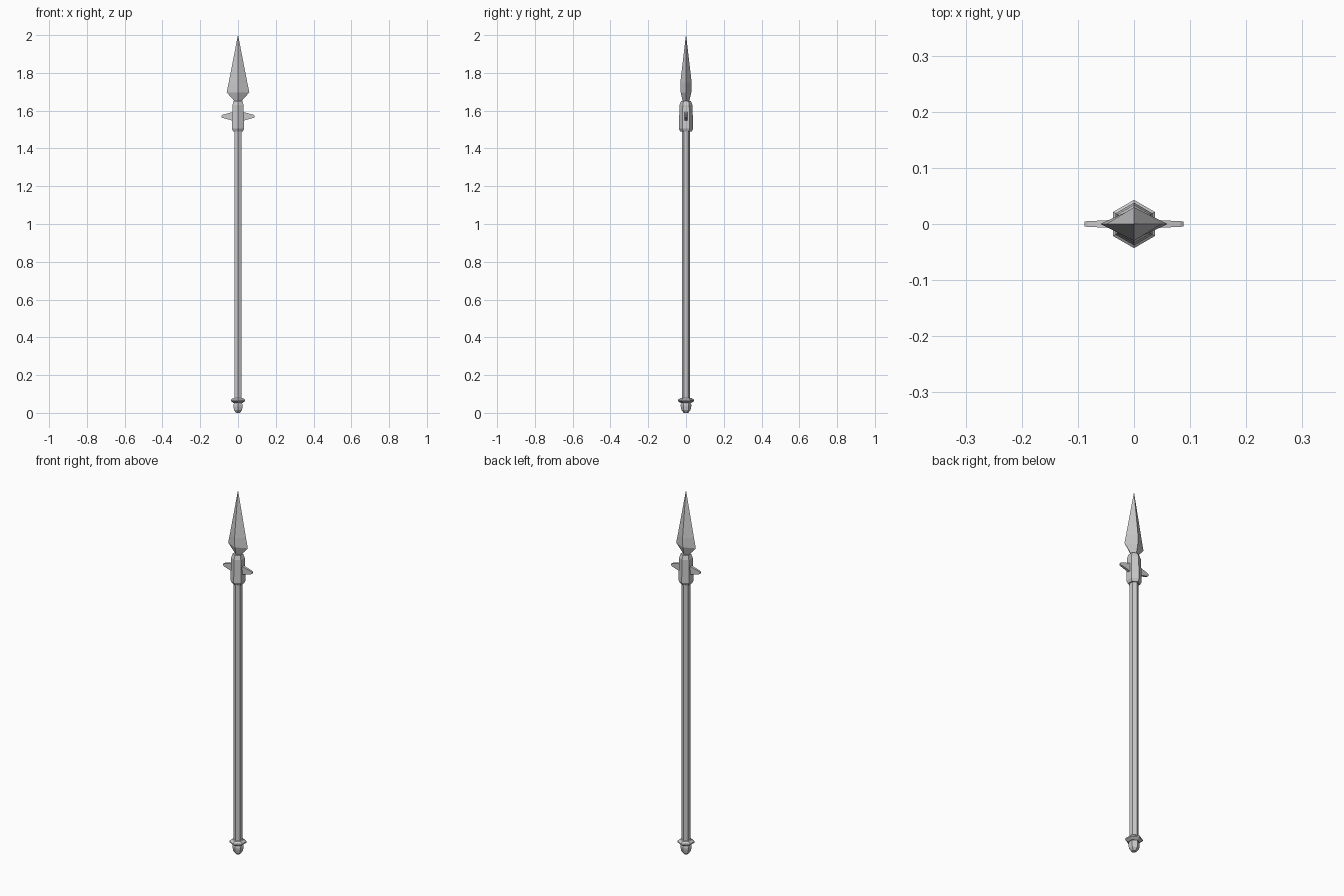
import bpy, bmesh, math

if "Cube" in bpy.data.objects:
    bpy.data.objects.remove(bpy.data.objects["Cube"])


def loft(name, rings, cap_start=True, cap_end=True):
    """Skin a list of equal-length point loops into a flat-shaded mesh."""
    bm = bmesh.new()
    loops = [[bm.verts.new(p) for p in r] for r in rings]
    n = len(rings[0])
    for a, b in zip(loops, loops[1:]):
        for i in range(n):
            j = (i + 1) % n
            bm.faces.new((a[i], a[j], b[j], b[i]))
    if cap_start:
        bm.faces.new(loops[0][::-1])
    if cap_end:
        bm.faces.new(loops[-1])
    bmesh.ops.remove_doubles(bm, verts=bm.verts, dist=1e-5)
    bmesh.ops.recalc_face_normals(bm, faces=bm.faces)
    me = bpy.data.meshes.new(name)
    bm.to_mesh(me)
    bm.free()
    ob = bpy.data.objects.new(name, me)
    bpy.context.collection.objects.link(ob)
    return ob


def hexagon(r, z):
    # Corners on the y axis, flats facing left and right
    return [(r * math.cos(math.radians(30 + 60 * i)),
             r * math.sin(math.radians(30 + 60 * i)), z) for i in range(6)]


def diamond(x, y, z):
    return [(x, 0, z), (0, y, z), (-x, 0, z), (0, -y, z)]


def turned(name, profile):
    return loft(name, [hexagon(r, z) for r, z in profile])


# Shaft
turned("shaft", [(0.022, 0.05), (0.022, 1.52)])

# Butt cap and collar ring
turned("butt_cap", [(0.012, 0.0), (0.024, 0.014), (0.028, 0.034), (0.028, 0.045), (0.022, 0.055)])
turned("butt_ring", [(0.027, 0.052), (0.043, 0.062), (0.043, 0.069), (0.030, 0.079)])

# Socket that holds the head
turned("socket", [(0.030, 1.49), (0.038, 1.505), (0.034, 1.63), (0.026, 1.652)])

# Blade: diamond section, widest low down, tapering to a point
loft("blade", [diamond(0.020, 0.018, 1.64), diamond(0.020, 0.018, 1.652),
               diamond(0.060, 0.028, 1.697), diamond(0.049, 0.030, 1.75),
               diamond(0.0005, 0.0005, 2.0)])


# Side lugs
def lug_section(x, half_y, half_z):
    z = 1.57
    return [(x, -half_y, z - half_z), (x, half_y, z - half_z),
            (x, half_y, z + half_z), (x, -half_y, z + half_z)]


for side, s in (("right", 1), ("left", -1)):
    loft("lug_" + side, [lug_section(s * 0.02, 0.008, 0.025),
                         lug_section(s * 0.083, 0.005, 0.008),
                         lug_section(s * 0.088, 0.004, 0.004)])
